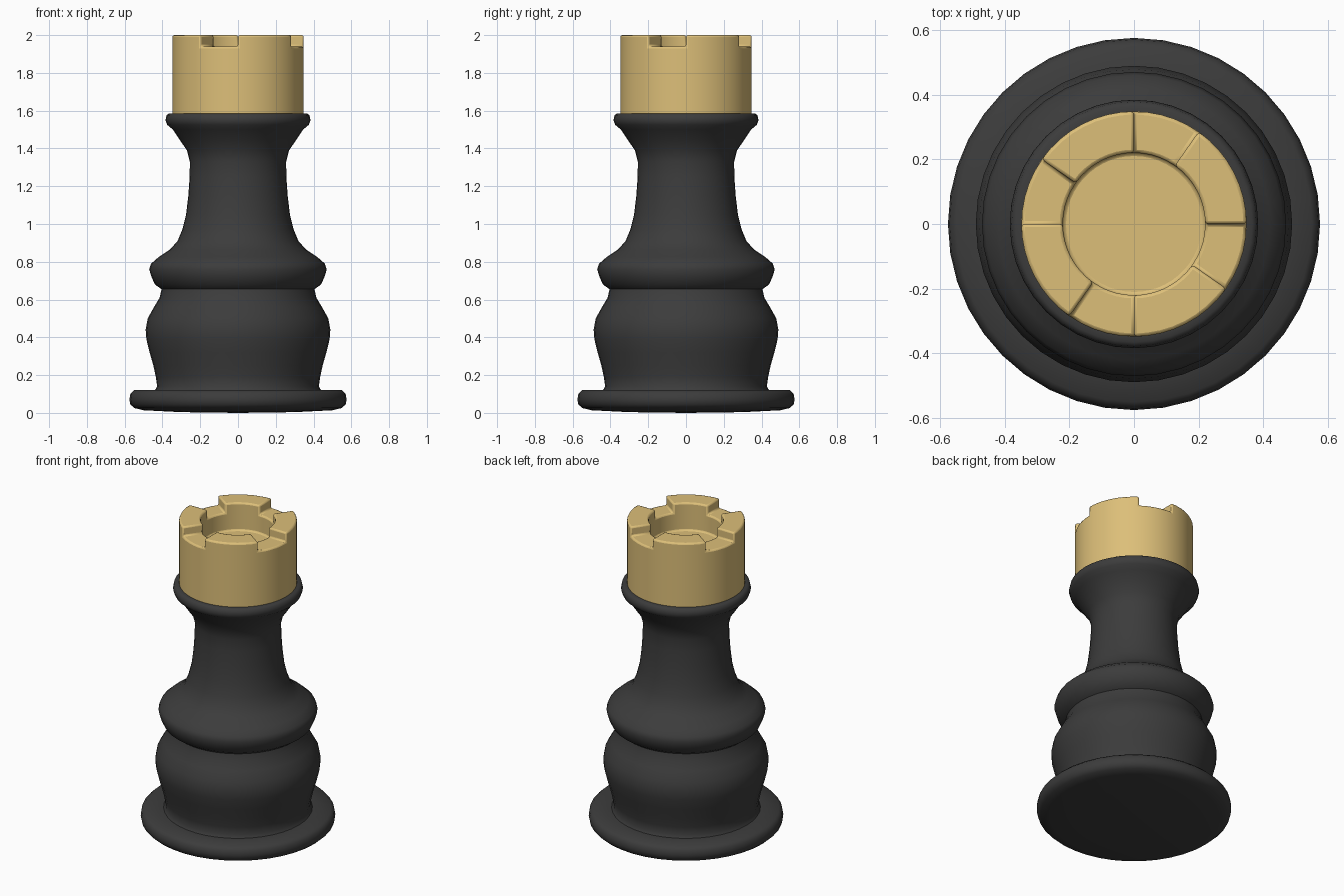
import bpy, bmesh
from math import cos, sin, radians

if "Cube" in bpy.data.objects:
    bpy.data.objects.remove(bpy.data.objects["Cube"])


def material(name, rgb):
    m = bpy.data.materials.new(name)
    m.diffuse_color = (*rgb, 1)
    m.use_nodes = True
    m.node_tree.nodes["Principled BSDF"].inputs["Base Color"].default_value = m.diffuse_color
    return m


def lathe(bm, profile, angles):
    """Revolve (r, z) points around z at the given angles; r = 0 makes a pole."""
    rings = []
    for r, z in profile:
        if r == 0:
            rings.append([bm.verts.new((0, 0, z))] * len(angles))
        else:
            rings.append([bm.verts.new((r * cos(radians(a)), r * sin(radians(a)), z))
                          for a in angles])
    n = len(angles)
    bands = []
    for lo, hi in zip(rings, rings[1:]):
        band = []
        for i in range(n):
            j = (i + 1) % n
            quad = [lo[i], lo[j], hi[j], hi[i]]
            band.append(bm.faces.new(list(dict.fromkeys(quad))))
        bands.append(band)
    return bands


def finish(bm, name, mat, angle):
    bmesh.ops.recalc_face_normals(bm, faces=bm.faces)
    me = bpy.data.meshes.new(name)
    bm.to_mesh(me)
    bm.free()
    ob = bpy.data.objects.new(name, me)
    bpy.context.collection.objects.link(ob)
    me.materials.append(mat)
    bpy.ops.object.select_all(action='DESELECT')
    ob.select_set(True)
    bpy.context.view_layer.objects.active = ob
    bpy.ops.object.shade_smooth_by_angle(angle=radians(angle))
    return ob


# Turned body: foot disc, bulb, collar, neck and upper lip
body_profile = [
    (0, 0), (0.30, 0.004), (0.50, 0.014), (0.55, 0.026), (0.57, 0.045), (0.575, 0.07),
    (0.57, 0.10), (0.55, 0.12), (0.44, 0.12), (0.428, 0.14), (0.435, 0.19),
    (0.448, 0.25), (0.468, 0.32), (0.485, 0.39), (0.489, 0.44), (0.478, 0.50),
    (0.445, 0.56), (0.415, 0.61), (0.405, 0.655), (0.44, 0.68), (0.458, 0.72),
    (0.47, 0.76), (0.46, 0.79), (0.42, 0.825), (0.36, 0.865), (0.32, 0.91),
    (0.295, 0.97), (0.275, 1.05), (0.263, 1.15), (0.256, 1.25), (0.255, 1.33),
    (0.27, 1.39), (0.305, 1.44), (0.345, 1.50), (0.375, 1.525), (0.384, 1.55),
    (0.378, 1.577), (0.365, 1.585), (0.345, 1.585)]
bm = bmesh.new()
lathe(bm, body_profile, [i * 360 / 40 for i in range(40)])
finish(bm, "body", material("black", (0.045, 0.045, 0.045)), 50)

# Crown: hollow turret, each quarter turn has a 55 degree merlon and a 35 degree notch
MERLON, NOTCH = 8, 5
angles = []
for q in range(4):
    angles += [q * 90 + 55 * i / MERLON for i in range(MERLON)]
    angles += [q * 90 + 55 + 35 * i / NOTCH for i in range(NOTCH)]
bm = bmesh.new()
bands = lathe(bm, [(0.348, 1.58), (0.348, 1.94), (0.22, 1.94), (0.22, 1.82), (0, 1.82)], angles)
rim = bands[1]
raised = [f for i, f in enumerate(rim) if i % (MERLON + NOTCH) < MERLON]
new = bmesh.ops.extrude_face_region(bm, geom=raised)["geom"]
bmesh.ops.translate(bm, vec=(0, 0, 0.06),
                    verts=[g for g in new if isinstance(g, bmesh.types.BMVert)])
left = [f for f in raised if f.is_valid and f not in new]
if left:
    bmesh.ops.delete(bm, geom=left, context='FACES_ONLY')
bmesh.ops.dissolve_degenerate(bm, dist=1e-5, edges=bm.edges)
crown = finish(bm, "crown", material("gold", (0.72, 0.52, 0.19)), 40)
bevel = crown.modifiers.new("soft_edges", 'BEVEL')
bevel.width = 0.01
bevel.segments = 2
bevel.limit_method = 'ANGLE'
bevel.angle_limit = radians(50)
